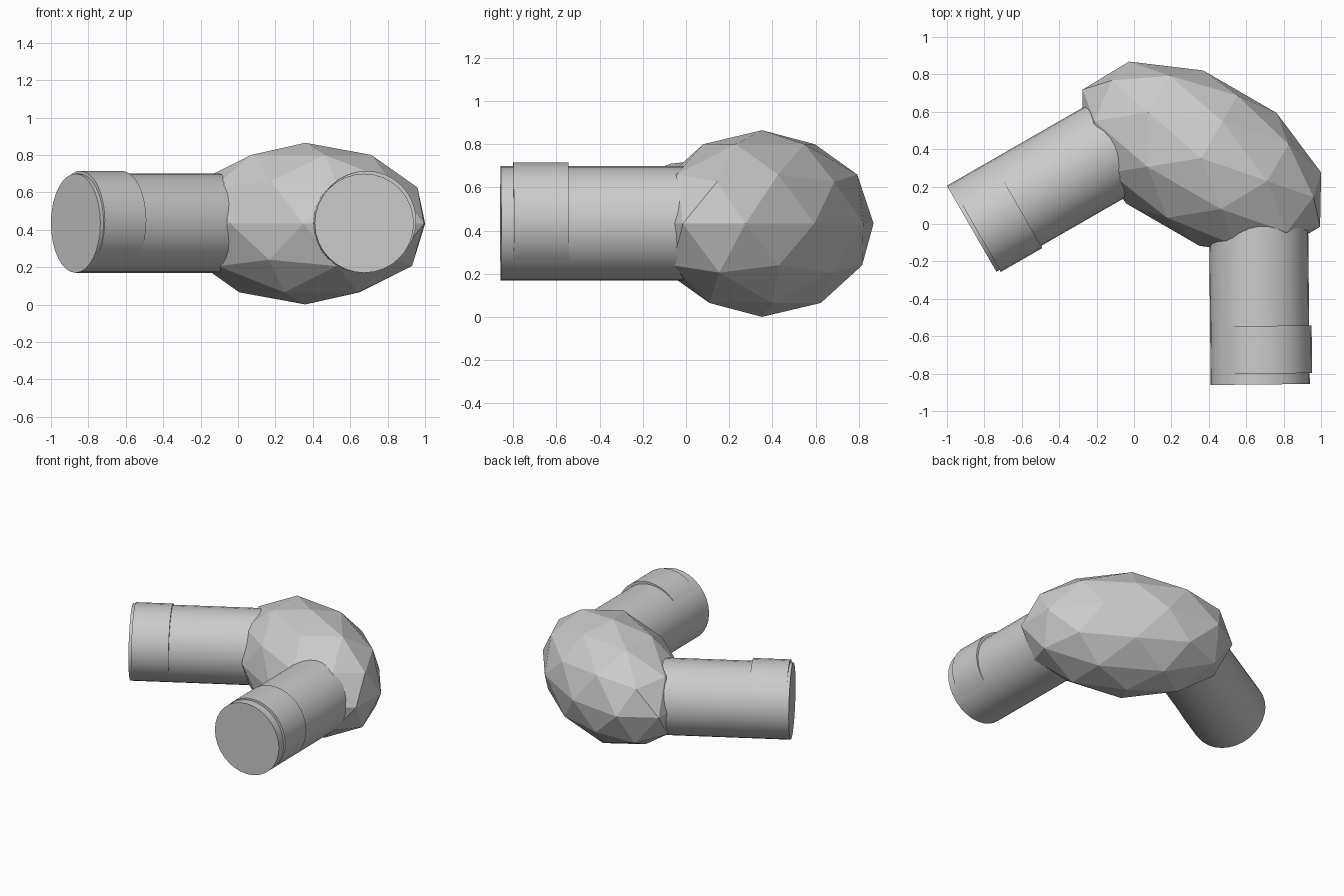
import bpy
import math
from mathutils import Vector

old = bpy.data.objects.get("Cube")
if old:
    bpy.data.objects.remove(old, do_unlink=True)

# Single grey for every part
grey = bpy.data.materials.new("plain grey")
grey.use_nodes = True
grey.diffuse_color = (0.6, 0.6, 0.6, 1)
grey.node_tree.nodes["Principled BSDF"].inputs["Base Color"].default_value = (0.6, 0.6, 0.6, 1)

MID_Z = 0.433
PIPE_RADIUS = 0.265


def finish(name):
    obj = bpy.context.object
    obj.name = name
    obj.data.materials.append(grey)
    return obj


def tube(name, start, end):
    """Round bar between two points, smooth sides and sharp caps."""
    axis = end - start
    bpy.ops.mesh.primitive_cylinder_add(
        vertices=32, radius=PIPE_RADIUS, depth=axis.length,
        location=(start + end) / 2,
        rotation=axis.to_track_quat('Z', 'Y').to_euler())
    obj = finish(name)
    bpy.ops.object.shade_smooth_by_angle(angle=math.radians(35))
    return obj


# Faceted, stretched body
bpy.ops.mesh.primitive_ico_sphere_add(
    subdivisions=2, radius=1, location=(0.36, 0.352, MID_Z),
    rotation=(0, 0, math.radians(60)))
bpy.context.object.scale = (0.432, 0.733, 0.432)
finish("faceted_body")

# Two pipes, each with a slightly raised sleeve near its open end:
# name, outer end, heading in degrees, length, sleeve start, sleeve end
pipes = [
    ("front", (0.675, -0.858), 90.6, 0.95, 0.058, 0.313),
    ("side", (-0.868, -0.025), 29.9, 1.0, 0.02, 0.276),
]
for name, tip, heading, length, near, far in pipes:
    angle = math.radians(heading)
    along = Vector((math.cos(angle), math.sin(angle), 0))
    across = Vector((along.y, -along.x, 0))
    tip = Vector((*tip, MID_Z + 0.002))
    tube(name + "_pipe", tip, tip + along * length)
    shift = across * 0.013 + Vector((0, 0, 0.015))
    tube(name + "_sleeve", tip + along * near + shift, tip + along * far + shift)
